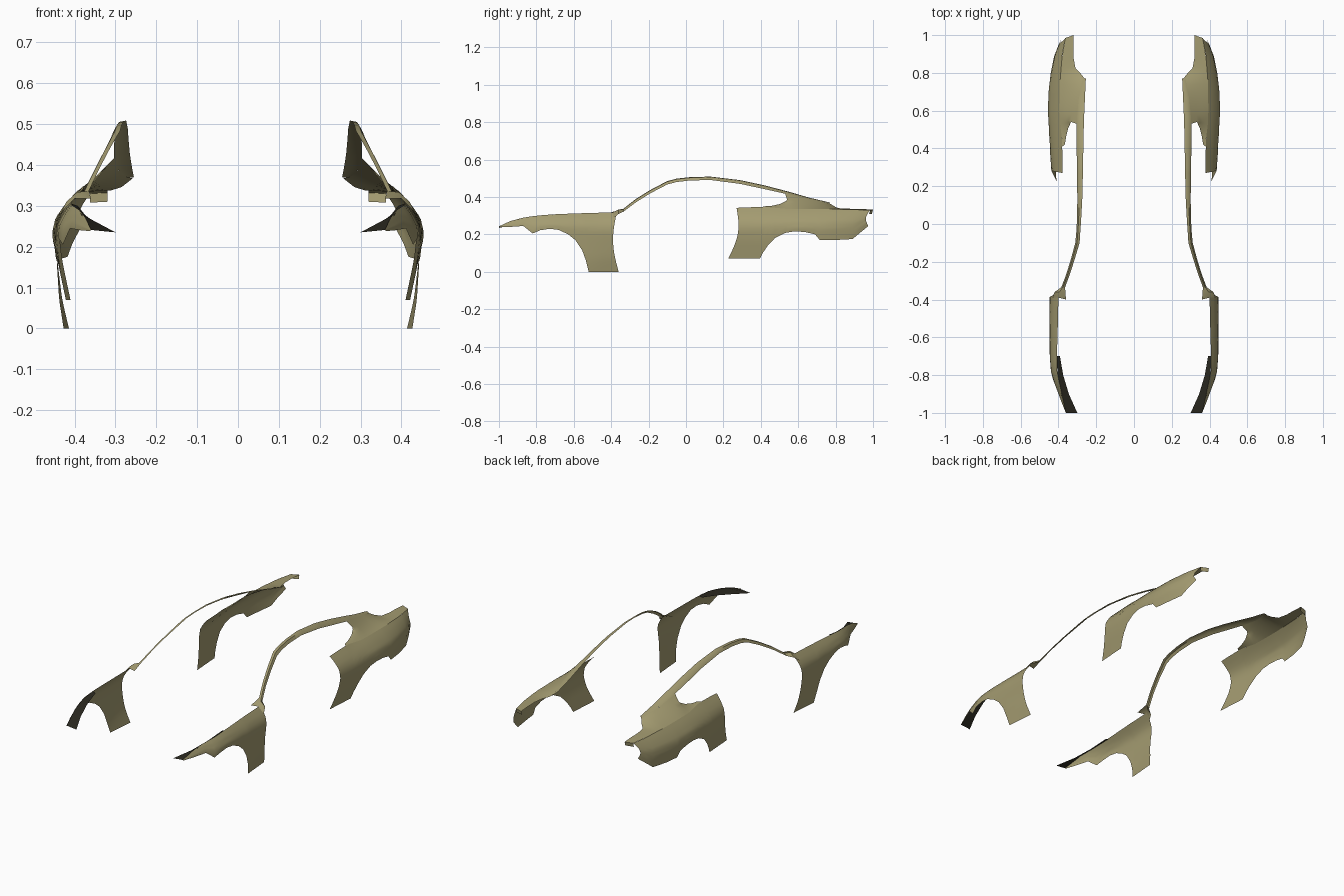
import bpy
import bmesh
import math
from mathutils import Vector

cube = bpy.data.objects.get("Cube")
if cube:
    bpy.data.objects.remove(cube, do_unlink=True)


def make_material(name, colour):
    material = bpy.data.materials.new(name)
    material.use_nodes = True
    material.diffuse_color = colour
    material.node_tree.nodes["Principled BSDF"].inputs["Base Color"].default_value = colour
    return material


paint = make_material("olive_beige_paint", (0.37, 0.33, 0.165, 1))
dark = make_material("dark_olive_black", (0.025, 0.023, 0.015, 1))


def interp(table, t):
    """Piecewise linear lookup in rows of (key, value, value...)."""
    if t <= table[0][0]:
        return table[0][1:]
    for a, b in zip(table, table[1:]):
        if t <= b[0]:
            f = (t - a[0]) / (b[0] - a[0])
            return tuple(p + (q - p) * f for p, q in zip(a[1:], b[1:]))
    return table[-1][1:]


def loft(name, columns, facing, material=paint):
    """Skin a list of equally long point columns and mirror the sheet."""
    bm = bmesh.new()
    grid = [[bm.verts.new(point) for point in column] for column in columns]
    for left, right in zip(grid, grid[1:]):
        for i in range(len(left) - 1):
            bm.faces.new((left[i], right[i], right[i + 1], left[i + 1]))
    bmesh.ops.remove_doubles(bm, verts=bm.verts[:], dist=0.0002)
    bm.normal_update()
    total = sum((f.normal * f.calc_area() for f in bm.faces), Vector())
    if total.dot(Vector(facing)) < 0:
        bmesh.ops.reverse_faces(bm, faces=bm.faces[:])
    mesh = bpy.data.meshes.new(name)
    bm.to_mesh(mesh)
    bm.free()
    mesh.materials.append(material)
    obj = bpy.data.objects.new(name, mesh)
    bpy.context.collection.objects.link(obj)
    obj.modifiers.new("both_sides", "MIRROR").use_axis = (True, False, False)
    bpy.ops.object.select_all(action="DESELECT")
    obj.select_set(True)
    bpy.context.view_layer.objects.active = obj
    bpy.ops.object.shade_smooth_by_angle(angle=math.radians(45))


def panel_column(low, high, width, bend=0, rows=12):
    """Column of body skin from a lower edge to an upper edge."""
    column = []
    for i in range(rows + 1):
        f = i / rows
        y = low[0] + (high[0] - low[0]) * f + bend * math.sin(math.pi * f)
        z = low[1] + (high[1] - low[1]) * f
        column.append((width(y, z), y, z))
    return column


# Front fender: cross-section by height, narrowed at the nose and door foot
fender_section = [(0, .427), (.07, .438), (.15, .443), (.22, .447),
                  (.25, .445), (.28, .43), (.30, .415), (.32, .398)]
nose_taper = [(-1, .085), (-.9, .045), (-.83, .02), (-.78, .007), (-.7, 0)]
door_tuck = [(-.52, 0), (-.36, .013)]


def fender_width(y, z):
    tuck = interp(door_tuck, y)[0] * max(1 - z / .2, 0)
    return interp(fender_section, z)[0] - interp(nose_taper, y)[0] - tuck


fender_top = [(-1, .243), (-.95, .268), (-.88, .288), (-.8, .30),
              (-.7, .308), (-.5, .315), (-.37, .318)]
fender_low = [(-1, .238), (-.94, .24), (-.87, .245), (-.82, .205),
              (-.78, .222), (-.73, .23), (-.68, .224), (-.63, .2),
              (-.59, .168), (-.555, .115), (-.535, .06), (-.52, 0),
              (-.44, 0), (-.36, 0)]
columns = []
for low in fender_low:
    y_top = low[0] if low[0] < -.4 else -.37
    bend = -.025 if low[0] > -.4 else 0
    high = (y_top, interp(fender_top, y_top)[0])
    columns.append(panel_column(low, high, fender_width, bend))
loft("front_fender", columns, (1, 0, .5))

# Nose return: dark rolled-under skin below the lamp opening
nose_inner = [(-1, .30, .235), (-.9, .345, .255), (-.8, .375, .278),
              (-.7, .392, .30)]
columns = []
for y, x, z in nose_inner:
    z_top = interp(fender_top, y)[0] - .002
    columns.append([(x, y, z), (fender_width(y, z_top), y, z_top)])
loft("nose_return", columns, (0, 0, -1), dark)

# Roof rail: y, top height, outer x, inner x, depth of the outer side
rail = [(-.335, .337, .385, .365, .016), (-.27, .388, .36, .341, .018),
        (-.19, .438, .335, .315, .018), (-.1, .485, .311, .288, .018),
        (-.05, .498, .306, .285, .018), (.02, .506, .302, .28, .018),
        (.13, .509, .30, .274, .018), (.29, .49, .302, .27, .02),
        (.42, .462, .304, .268, .02), (.55, .428, .303, .265, .015),
        (.66, .396, .293, .26, .008), (.77, .37, .272, .255, .003)]


def rail_column(y):
    z, outer, inner, depth = interp(rail, y)
    middle = outer * .6 + inner * .4
    return [(outer, y, z - depth), (middle, y, z - depth / 6), (inner, y, z)]


steps = 66
start, end = rail[0][0], rail[-1][0]
columns = [rail_column(start + (end - start) * i / steps) for i in range(steps + 1)]
loft("roof_rail", columns, (.6, 0, 1))

# Cowl corner joining the fender to the windscreen pillar
cowl = [[(.433, -.39, .285), (.40, -.39, .318), (.36, -.40, .318)],
        [(.42, -.36, .31), (.395, -.36, .333), (.363, -.365, .328)],
        rail_column(start)]
loft("cowl_corner", cowl, (.3, 0, 1))

# Rear quarter panel: cross-section by height, narrowed towards both ends
quarter_section = [(.07, .432), (.17, .45), (.235, .456), (.27, .448),
                   (.30, .427), (.32, .41), (.345, .385)]
quarter_taper = [(.22, .022), (.4, .01), (.6, 0), (.76, .006), (.9, .035), (.98, .07)]


def quarter_width(y, z):
    shoulder = min(max((z - .25) / .085, 0), 1)
    return interp(quarter_section, z)[0] - interp(quarter_taper, y)[0] * (1 - shoulder / 2)


belt = [(.27, .342), (.42, .348), (.53, .337), (.8, .335), (.985, .33)]
quarter_low = [(.225, .07), (.31, .07), (.395, .07), (.41, .10), (.435, .137),
               (.475, .18), (.53, .208), (.58, .216), (.635, .213), (.69, .2),
               (.715, .17), (.8, .17), (.89, .175), (.93, .208), (.975, .245)]
columns = []
for low in quarter_low:
    bend = {.225: .03, .975: -.018}.get(low[0], 0)
    y_top = {.225: .27, .31: .33, .975: .985}.get(low[0], low[0])
    high = (y_top, interp(belt, y_top)[0])
    columns.append(panel_column(low, high, quarter_width, bend))
loft("rear_quarter", columns, (1, 0, .3))

# Rear pillar and deck: from the belt up to the window edge, rail and deck edge
window_edge = {.41: (.366, .42, .35), .44: (.36, .46, .353), .47: (.349, .505, .363),
               .50: (.335, .537, .38), .53: (.32, .547, .398)}
deck_edge = {.78: (.258, .765, .367), .8: (.285, .80, .346), .83: (.31, .825, .338),
             .88: (.32, .88, .337), .935: (.32, .94, .336), .985: (.32, 1, .332)}
rail_join = {.56: .53, .59: .57, .62: .61}
columns = []
for y in [*window_edge, .56, .59, .62, .66, .70, .74, *deck_edge]:
    z = interp(belt, y)[0]
    base = Vector((quarter_width(y, z), y, z))
    edge = window_edge.get(y) or deck_edge.get(y) or rail_column(rail_join.get(y, y))[0]
    top = Vector(edge)
    hollow = Vector((0, 0, -.05 * (top.z - base.z)))
    columns.append([base.lerp(top, i / 6) + hollow * math.sin(math.pi * i / 6)
                    for i in range(7)])
loft("rear_pillar_and_deck", columns, (.5, 0, 1))

# Rear lip: short drop at the end of the deck
lip = [[tuple(p), (p[0], p[1] - .006, p[2] - .022)] for p in columns[-1]]
loft("rear_lip", lip, (0, 1, 0))
